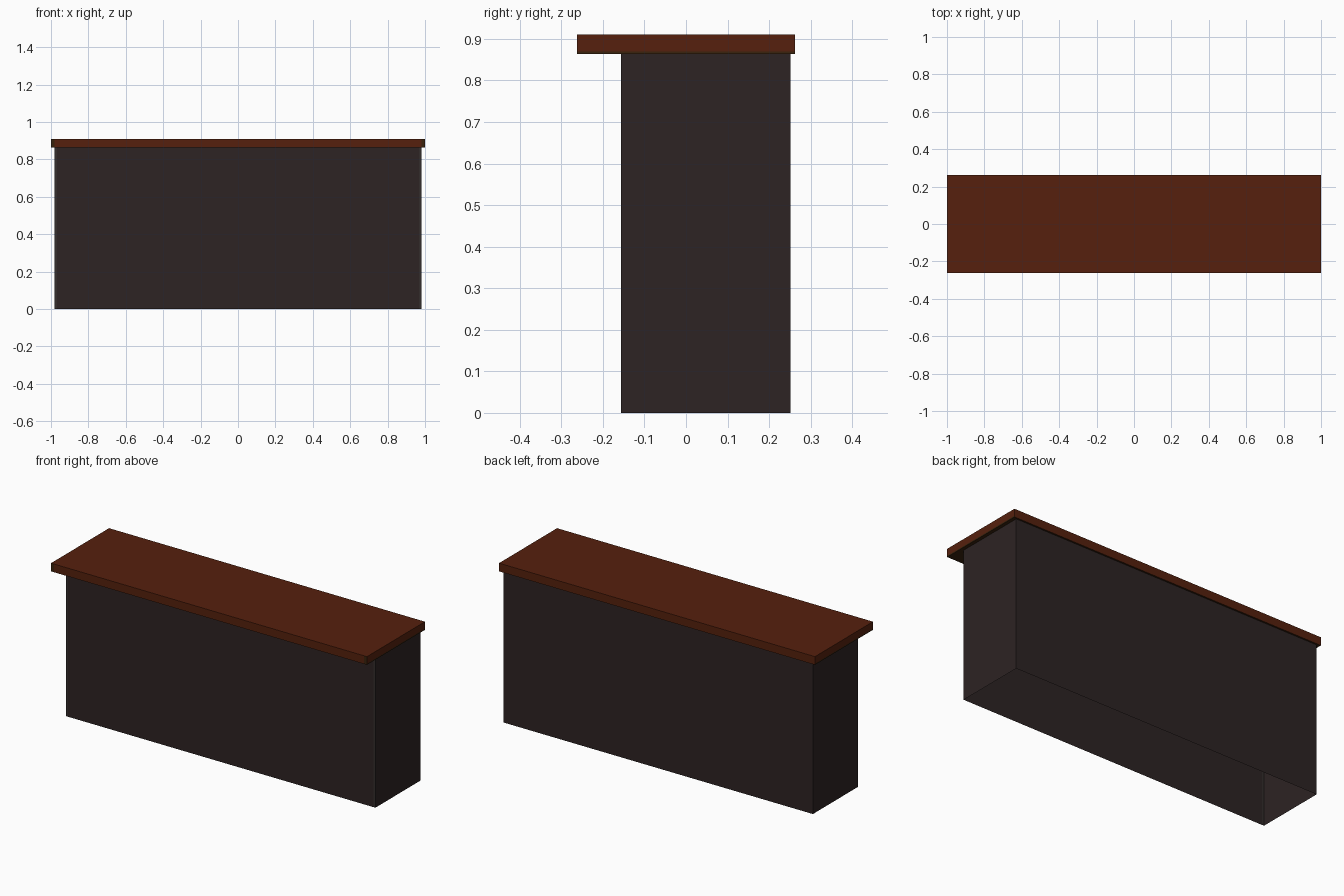
import bpy, bmesh

cube = bpy.data.objects.get("Cube")
if cube:
    bpy.data.objects.remove(cube, do_unlink=True)


def material(name, color):
    m = bpy.data.materials.new(name)
    m.use_nodes = True
    m.diffuse_color = (*color, 1)
    m.node_tree.nodes["Principled BSDF"].inputs["Base Color"].default_value = (*color, 1)
    return m


panel = material("dark panel", (0.026, 0.0168, 0.0168))
trim = material("worn panel edge", (0.034, 0.027, 0.025))
wood = material("red brown wood", (0.092, 0.0146, 0.004))
worn = material("dark olive wood", (0.042, 0.0168, 0.004))


def box(name, low, high, mats, cuts, paint, open_ends=False):
    """Box between two corners, sliced at (axis, value) cuts, painted by a rule."""
    bm = bmesh.new()
    bmesh.ops.create_cube(bm, size=1)
    for v in bm.verts:
        for i in range(3):
            v.co[i] = low[i] if v.co[i] < 0 else high[i]
    if open_ends:
        ends = [f for f in bm.faces if abs(f.normal.z) > 0.5]
        bmesh.ops.delete(bm, geom=ends, context="FACES_ONLY")
    for axis, value in cuts:
        point, normal = [0, 0, 0], [0, 0, 0]
        point[axis], normal[axis] = value, 1
        bmesh.ops.bisect_plane(bm, geom=bm.verts[:] + bm.edges[:] + bm.faces[:],
                               plane_co=point, plane_no=normal)
    bm.normal_update()
    for f in bm.faces:
        f.material_index = paint(f.calc_center_median(), f.normal)
    mesh = bpy.data.meshes.new(name)
    bm.to_mesh(mesh)
    bm.free()
    for m in mats:
        mesh.materials.append(m)
    obj = bpy.data.objects.new(name, mesh)
    bpy.context.collection.objects.link(obj)
    return obj


# Hollow base: four thin walls, open below, slim worn strips at the front corners
box("counter_base", (-0.98, -0.157, 0), (0.98, 0.252, 0.864), (panel, trim),
    [(0, -0.967), (0, 0.967)],
    lambda c, n: int(n.y < -0.5 and abs(c.x) > 0.967), open_ends=True)


# Overhanging top: dark underside, worn lower edge at the ends and worn front corners
def top_paint(c, n):
    if n.z < -0.5:
        return 1
    if abs(n.x) > 0.5:
        return int(c.z < 0.87)
    return int(n.y < -0.5 and abs(c.x) > 0.98)


box("counter_top", (-1, -0.262, 0.863), (1, 0.262, 0.91), (wood, worn),
    [(0, -0.98), (0, 0.98), (2, 0.87)], top_paint)
